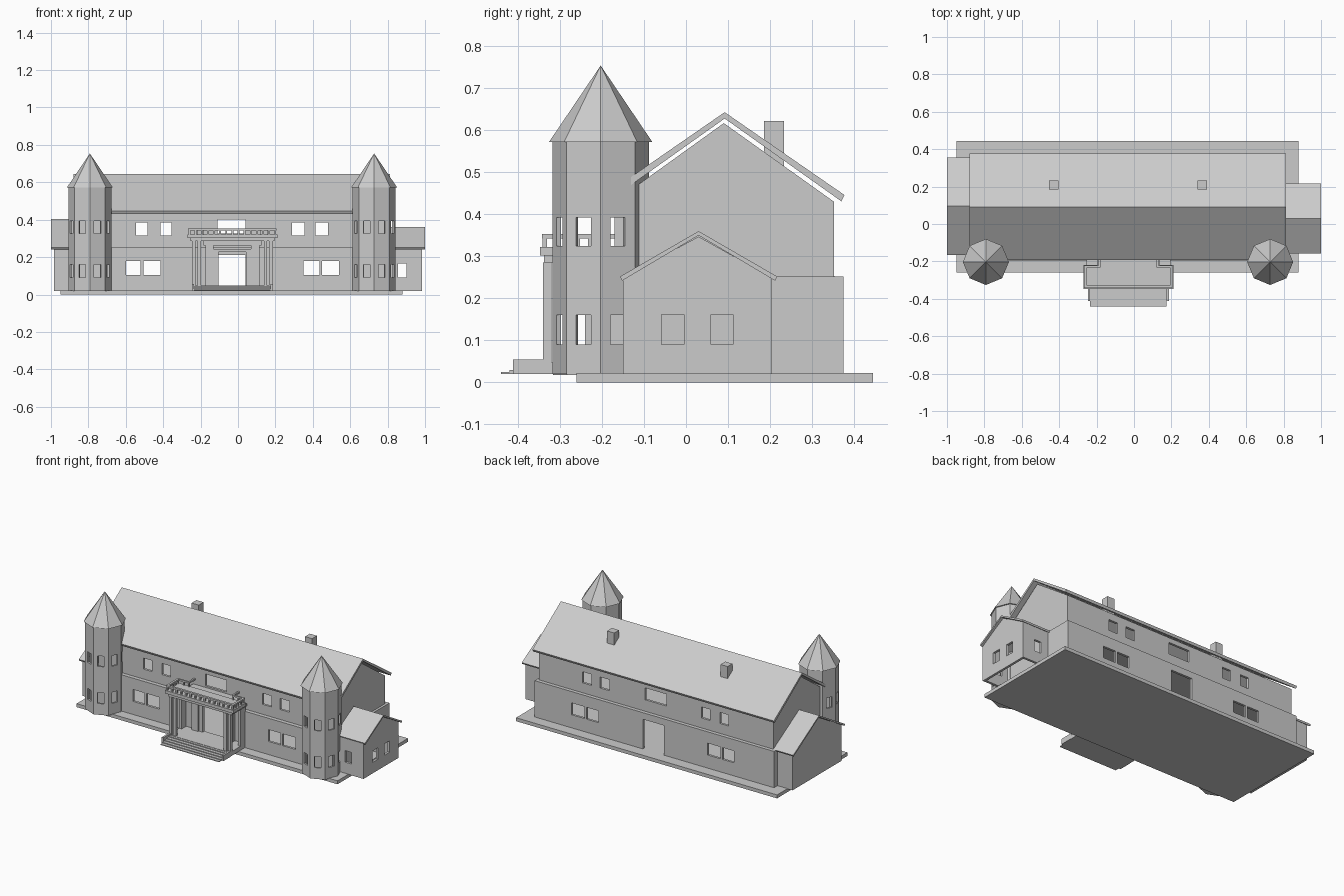
import bpy, bmesh, math
from mathutils import Vector

cube = bpy.data.objects.get("Cube")
if cube:
    bpy.data.objects.remove(cube, do_unlink=True)

stone = bpy.data.materials.new("grey_stone")
stone.use_nodes = True
stone.diffuse_color = (0.6, 0.6, 0.6, 1)
stone.node_tree.nodes["Principled BSDF"].inputs["Base Color"].default_value = (0.6, 0.6, 0.6, 1)


def finish(name, bm):
    mesh = bpy.data.meshes.new(name)
    bm.to_mesh(mesh)
    bm.free()
    mesh.materials.append(stone)
    obj = bpy.data.objects.new(name, mesh)
    bpy.context.scene.collection.objects.link(obj)
    return obj


def box(name, x0, x1, y0, y1, z0, z1):
    bm = bmesh.new()
    bmesh.ops.create_cube(bm, size=1)
    for v in bm.verts:
        v.co = (x1 if v.co.x > 0 else x0, y1 if v.co.y > 0 else y0, z1 if v.co.z > 0 else z0)
    return finish(name, bm)


def prism(name, profile, x0, x1):
    """Extrude a (y, z) profile along x."""
    bm = bmesh.new()
    face = bm.faces.new([bm.verts.new((x0, y, z)) for y, z in profile])
    ext = bmesh.ops.extrude_face_region(bm, geom=[face], use_keep_orig=True)
    moved = [e for e in ext["geom"] if isinstance(e, bmesh.types.BMVert)]
    bmesh.ops.translate(bm, verts=moved, vec=(x1 - x0, 0, 0))
    bmesh.ops.recalc_face_normals(bm, faces=bm.faces)
    return finish(name, bm)


def wall(name, p0, p1, z0, z1, openings=(), thick=0.015):
    """Upright panel from p0 to p1 with (u0, u1, z0, z1) openings; thickens to the left."""
    a, d = Vector(p0), Vector(p1) - Vector(p0)
    length = d.length
    d.normalize()
    us = sorted({0, length, *[u for o in openings for u in o[:2]]})
    zs = sorted({z0, z1, *[z for o in openings for z in o[2:]]})
    bm = bmesh.new()
    grid = [[bm.verts.new((a.x + d.x * u, a.y + d.y * u, z)) for z in zs] for u in us]
    for i in range(len(us) - 1):
        for j in range(len(zs) - 1):
            u, z = (us[i] + us[i + 1]) / 2, (zs[j] + zs[j + 1]) / 2
            if not any(o[0] < u < o[1] and o[2] < z < o[3] for o in openings):
                bm.faces.new((grid[i][j], grid[i + 1][j], grid[i + 1][j + 1], grid[i][j + 1]))
    bmesh.ops.delete(bm, geom=[v for v in bm.verts if not v.link_faces], context='VERTS')
    obj = finish(name, bm)
    mod = obj.modifiers.new("thickness", 'SOLIDIFY')
    mod.thickness, mod.offset = thick, -1
    return obj


def walls(name, x0, x1, y0, y1, z0, z1, long_openings=(), right=(), left=()):
    """Four walls; long_openings are given in x and cut in both front and back."""
    wall(name + "_front", (x0, y0), (x1, y0), z0, z1, [(a - x0, b - x0, c, d) for a, b, c, d in long_openings])
    wall(name + "_back", (x1, y1), (x0, y1), z0, z1, [(x1 - b, x1 - a, c, d) for a, b, c, d in long_openings])
    wall(name + "_end_plus", (x1, y0), (x1, y1), z0, z1, [(a - y0, b - y0, c, d) for a, b, c, d in right])
    wall(name + "_end_minus", (x0, y1), (x0, y0), z0, z1, left)


def roof(name, x0, x1, ridge_y, ridge_z, half, eave_z, t):
    prism(name, [(ridge_y - half, eave_z), (ridge_y, ridge_z), (ridge_y + half, eave_z),
                 (ridge_y + half - t * 0.5, eave_z - t), (ridge_y, ridge_z - t),
                 (ridge_y - half + t * 0.5, eave_z - t)], x0, x1)


# Ground slab
box("base_slab", -0.95, 0.88, -0.26, 0.445, 0, 0.022)

# Main block: lower storey, ledge, upper storey
door = (-0.11, 0.04, 0.022, 0.21)
low = [(a, b, 0.105, 0.18) for a, b in ((-0.60, -0.52), (-0.505, -0.415), (0.35, 0.435), (0.45, 0.54))]
high = [(a, b, 0.315, 0.385) for a, b in ((-0.545, -0.485), (-0.415, -0.355), (0.29, 0.355), (0.415, 0.48))]
walls("lower_wall", -0.88, 0.80, -0.195, 0.375, 0.02, 0.245, low + [door])
box("storey_ledge", -0.88, 0.80, -0.195, 0.375, 0.243, 0.252)
walls("upper_wall", -0.86, 0.785, -0.17, 0.352, 0.25, 0.43, high + [(-0.11, 0.04, 0.325, 0.4)])
for name, x in (("gable_minus", -0.86), ("gable_plus", 0.77)):
    prism(name, [(-0.17, 0.43), (0.352, 0.43), (0.09, 0.617)], x, x + 0.015)
roof("main_roof", -0.88, 0.813, 0.092, 0.643, 0.285, 0.446, 0.015)
for x in (-0.43, 0.365):
    box("chimney", x - 0.025, x + 0.025, 0.185, 0.233, 0.5, 0.622)

# Side wings
walls("plus_wing", 0.79, 0.985, -0.15, 0.203, 0.02, 0.25, [(0.855, 0.9, 0.092, 0.165)],
      right=[(-0.058, -0.005, 0.09, 0.162), (0.06, 0.112, 0.09, 0.162)])
prism("plus_wing_gable", [(-0.15, 0.25), (0.203, 0.25), (0.03, 0.347)], 0.97, 0.985)
roof("plus_wing_roof", 0.79, 1.0, 0.03, 0.36, 0.187, 0.252, 0.01)
walls("minus_wing", -0.985, -0.87, -0.15, 0.34, 0.02, 0.25)
prism("minus_wing_gable", [(-0.15, 0.25), (0.34, 0.25), (0.095, 0.392)], -0.985, -0.97)
roof("minus_wing_roof", -1.0, -0.86, 0.095, 0.405, 0.26, 0.252, 0.01)


# Octagonal towers with pointed roofs
def cone(name, x, y, r0, r1, z0, z1):
    bm = bmesh.new()
    bmesh.ops.create_cone(bm, cap_ends=True, segments=8, radius1=r0, radius2=r1, depth=z1 - z0)
    bmesh.ops.translate(bm, verts=bm.verts, vec=(x, y, (z0 + z1) / 2))
    finish(name, bm)


RADIUS, TOWER_Y = 0.115, -0.203
side = 2 * RADIUS * math.sin(math.pi / 8)
slots = [(side / 2 - 0.019, side / 2 + 0.019, a, b) for a, b in ((0.09, 0.16), (0.325, 0.392))]
for x in (-0.792, 0.728):
    ring = [(x + RADIUS * math.cos(k * math.pi / 4), TOWER_Y + RADIUS * math.sin(k * math.pi / 4))
            for k in range(9)]
    for k in range(8):
        wall("tower_wall", ring[k], ring[k + 1], 0.02, 0.572, [] if k in (1, 2) else slots, 0.012)
    cone("tower_floor", x, TOWER_Y, RADIUS - 0.002, RADIUS - 0.002, 0.018, 0.024)
    cone("tower_roof", x, TOWER_Y, 0.123, 0, 0.572, 0.754)

# Entrance porch, centred on MID
MID = -0.03
box("porch_floor", MID - 0.215, MID + 0.215, -0.345, -0.19, 0.02, 0.047)
box("porch_beam", MID - 0.225, MID + 0.225, -0.338, -0.19, 0.285, 0.302)
box("porch_cornice", MID - 0.24, MID + 0.24, -0.347, -0.22, 0.302, 0.322)
box("balcony_floor", MID - 0.165, MID + 0.165, -0.23, -0.165, 0.302, 0.315)
for i in range(5):
    box("step", MID - 0.205, MID + 0.205, -0.44 + i * 0.02, -0.34, 0.02, 0.025 + i * 0.005)
for s in (-1, 1):
    def pair(name, a, b, *rest):
        box(name, *sorted((MID + s * a, MID + s * b)), *rest)
    pair("step_cheek", 0.205, 0.217, -0.412, -0.335, 0.02, 0.055)
    pair("front_column", 0.197, 0.217, -0.34, -0.32, 0.045, 0.285)
    pair("inner_column", 0.168, 0.186, -0.34, -0.322, 0.045, 0.285)
    pair("wall_column", 0.197, 0.217, -0.24, -0.19, 0.045, 0.285)
    pair("door_pilaster", 0.1, 0.145, -0.215, -0.19, 0.045, 0.262)
    pair("door_jamb", 0.073, 0.1, -0.207, -0.19, 0.045, 0.235)
    pair("side_rail", 0.222, 0.236, -0.343, -0.222, 0.343, 0.353)
    pair("return_rail", 0.15, 0.236, -0.232, -0.222, 0.343, 0.353)
    pair("return_wall_rail", 0.15, 0.16, -0.232, -0.17, 0.343, 0.353)
    for y in (-0.31, -0.283, -0.256, -0.229):
        pair("side_baluster", 0.225, 0.233, y - 0.004, y + 0.004, 0.32, 0.345)
    for a in (0.155, 0.19):
        pair("return_baluster", a - 0.004, a + 0.004, -0.231, -0.223, 0.32, 0.345)
box("door_lintel", MID - 0.1, MID + 0.1, -0.212, -0.19, 0.228, 0.243)
box("door_cornice", MID - 0.155, MID + 0.155, -0.22, -0.19, 0.262, 0.286)
box("front_rail", MID - 0.236, MID + 0.236, -0.343, -0.329, 0.343, 0.353)
for i in range(15):
    x = MID - 0.229 + i * 0.458 / 14
    box("front_baluster", x - 0.005, x + 0.005, -0.341, -0.331, 0.32, 0.345)
